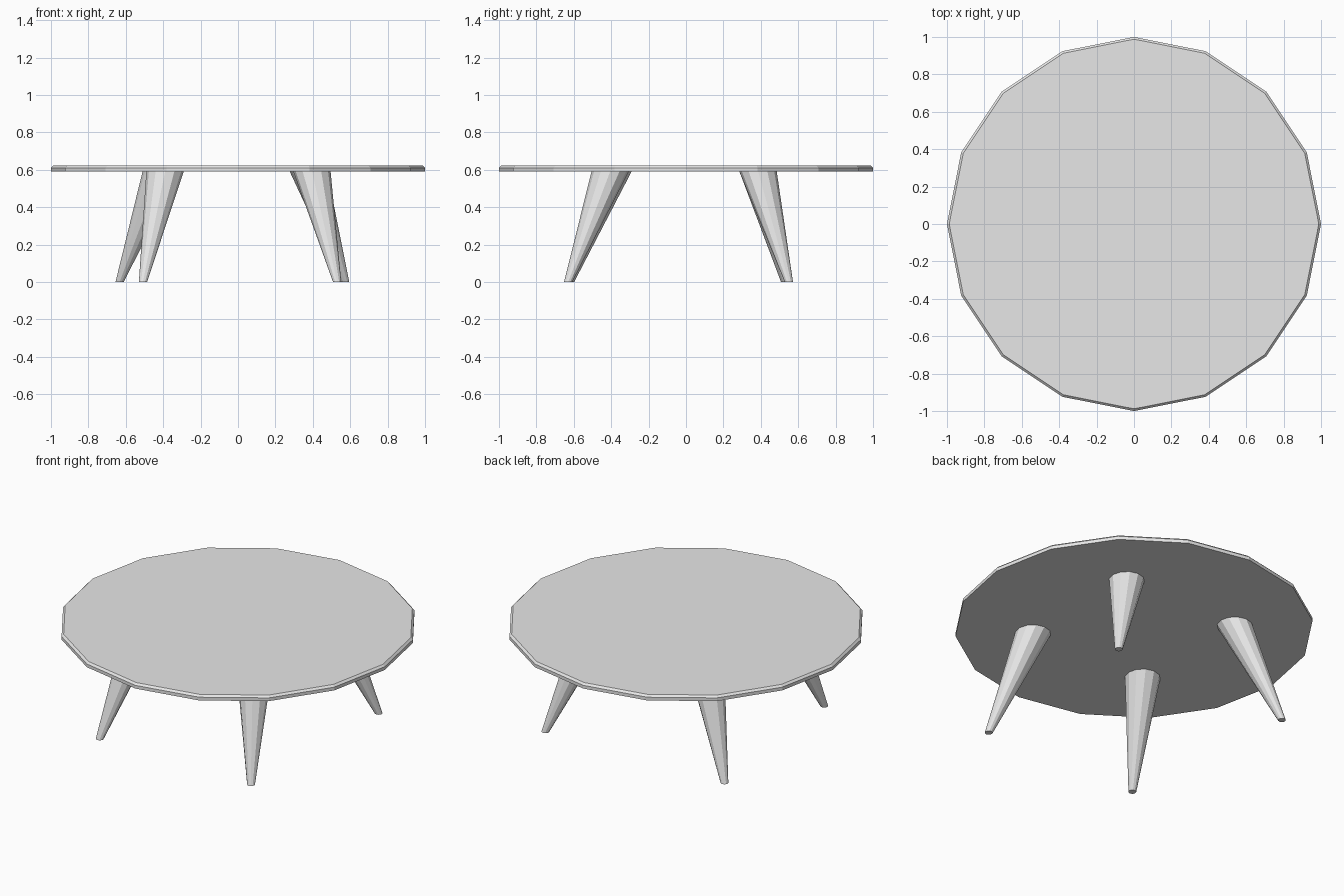
import bpy, bmesh, math

if "Cube" in bpy.data.objects:
    bpy.data.objects.remove(bpy.data.objects["Cube"])

grey = bpy.data.materials.new("plain_grey")
grey.diffuse_color = (0.8, 0.8, 0.8, 1)
grey.use_nodes = True
grey.node_tree.nodes["Principled BSDF"].inputs["Base Color"].default_value = grey.diffuse_color


def loft(name, rings, sides):
    """Skin horizontal rings (x, y, z, radius) into a closed solid."""
    bm = bmesh.new()
    loops = []
    for x, y, z, r in rings:
        loops.append([bm.verts.new((x + r * math.cos(a), y + r * math.sin(a), z))
                      for a in (2 * math.pi * i / sides for i in range(sides))])
    for low, high in zip(loops, loops[1:]):
        for i in range(sides):
            j = (i + 1) % sides
            bm.faces.new((low[i], low[j], high[j], high[i]))
    bm.faces.new(loops[0][::-1])
    bm.faces.new(loops[-1])
    mesh = bpy.data.meshes.new(name)
    bm.to_mesh(mesh)
    bm.free()
    mesh.materials.append(grey)
    obj = bpy.data.objects.new(name, mesh)
    bpy.context.collection.objects.link(obj)
    return obj


# Thin sixteen-sided top with a small bevel on its upper rim
loft("table_top", [(0, 0, 0.59, 1.0), (0, 0, 0.61, 1.0), (0, 0, 0.622, 0.988)], 16)

# Tapered legs, each splayed slightly differently: foot centre, then top centre
legs = {
    "front_left_leg": ((-0.508, -0.62), (-0.39, -0.39)),
    "front_right_leg": ((0.53, -0.63), (0.395, -0.405)),
    "back_right_leg": ((0.573, 0.55), (0.376, 0.385)),
    "back_left_leg": ((-0.633, 0.53), (-0.41, 0.385)),
}
for name, (foot, top) in legs.items():
    loft(name, [(*foot, 0.0, 0.022), (*top, 0.592, 0.1)], 12)
